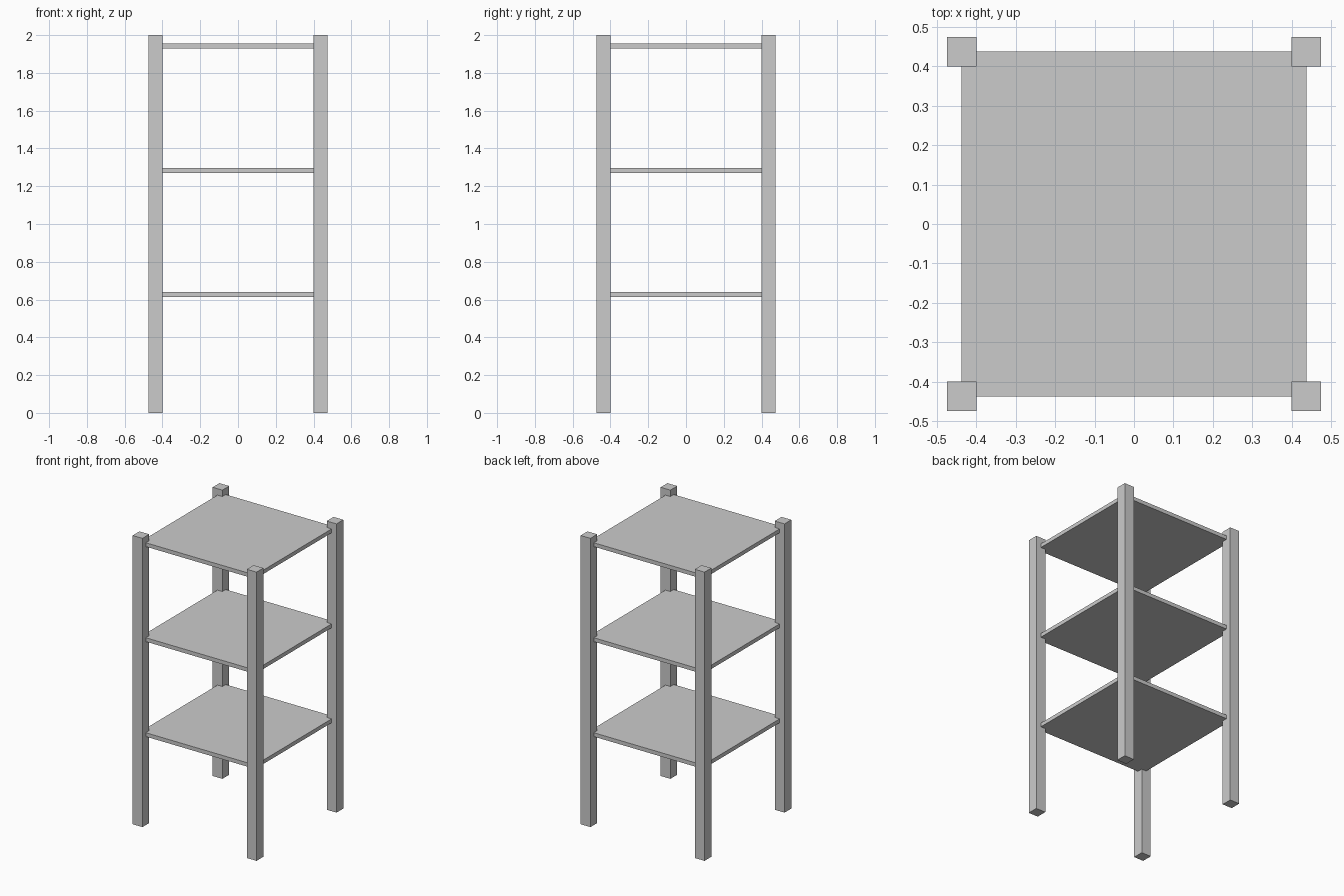
import bpy

if "Cube" in bpy.data.objects:
    bpy.data.objects.remove(bpy.data.objects["Cube"])

LEG = 0.0745       # leg thickness
OFFSET = 0.4375    # leg centre, also shelf half width


def box(name, center, size):
    bpy.ops.mesh.primitive_cube_add(size=1, location=center)
    obj = bpy.context.object
    obj.name = name
    obj.scale = size
    bpy.ops.object.transform_apply(location=False, rotation=False, scale=True)
    return obj


# Four square corner legs
for y, depth in ((-1, "front"), (1, "back")):
    for x, side in ((-1, "left"), (1, "right")):
        box(f"{depth}_{side}_leg", (x * OFFSET, y * OFFSET, 1), (LEG, LEG, 2))

# Three evenly spaced shelves, their corners set into the legs
for name, z in (("lower", 0.626), ("middle", 1.284), ("upper", 1.942)):
    box(f"{name}_shelf", (0, 0, z), (2 * OFFSET, 2 * OFFSET, 0.027))
